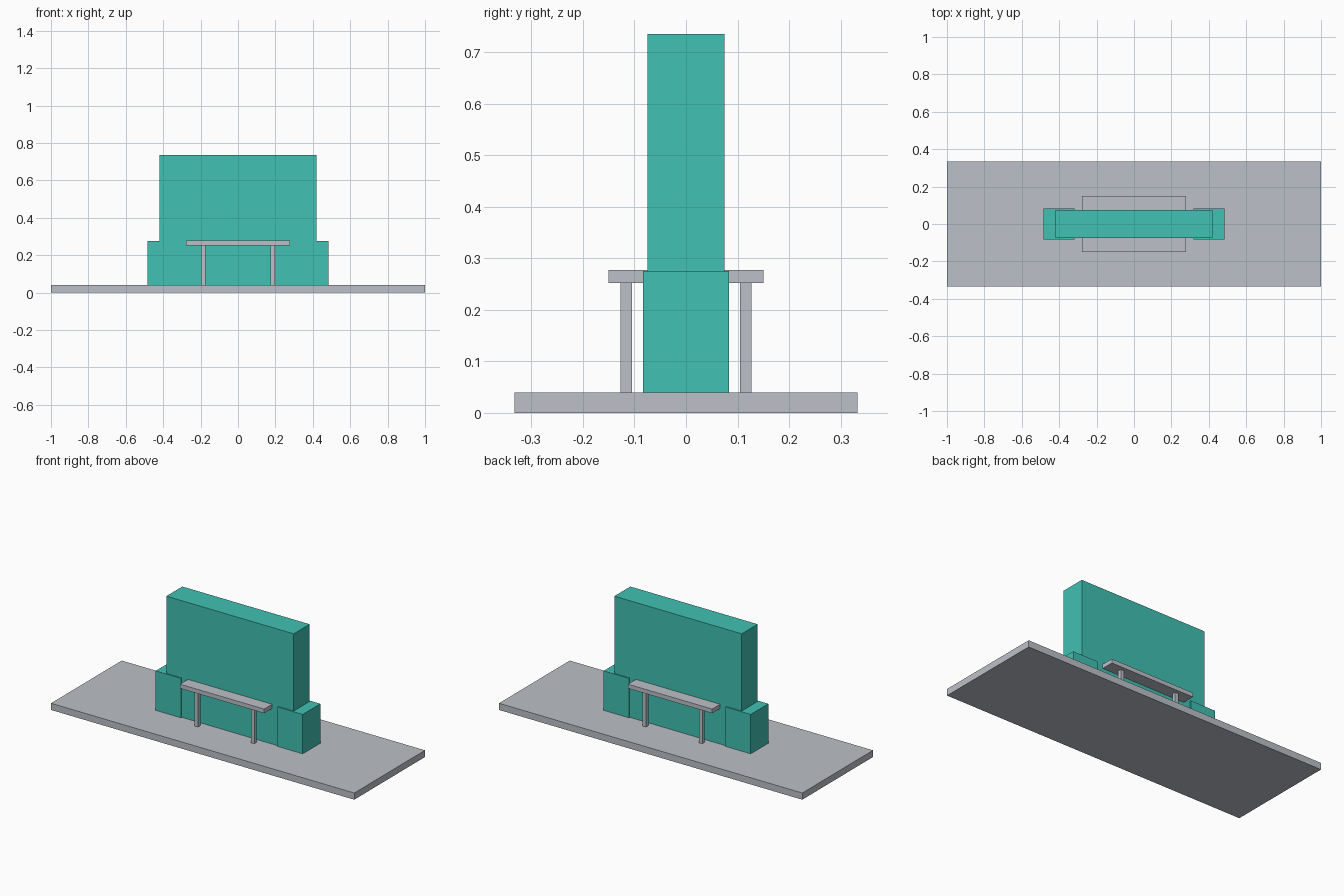
import bpy

cube = bpy.data.objects.get("Cube")
if cube:
    bpy.data.objects.remove(cube, do_unlink=True)


def make_material(name, color):
    mat = bpy.data.materials.new(name)
    mat.use_nodes = True
    mat.diffuse_color = color
    mat.node_tree.nodes["Principled BSDF"].inputs["Base Color"].default_value = color
    return mat


def box(name, center, size, bottom, top, mat):
    """Upright box given by its plan centre, plan size and height range."""
    bpy.ops.mesh.primitive_cube_add(size=1, location=(*center, (bottom + top) / 2))
    obj = bpy.context.object
    obj.name = name
    obj.scale = (*size, top - bottom)
    bpy.ops.object.transform_apply(location=False, rotation=False, scale=True)
    obj.data.materials.append(mat)
    return obj


teal = make_material("teal", (0.053, 0.533, 0.448, 1))
grey = make_material("light grey", (0.503, 0.533, 0.578, 1))

FLOOR = 0.04
SHELF = 0.252

# Ground slab and the wall set into it
box("base_slab", (0, 0), (2, 0.666), 0, FLOOR, grey)
box("wall", (0, 0), (0.84, 0.15), FLOOR / 2, 0.735, teal)

# Shelf running through the wall
box("shelf", (0, 0), (0.555, 0.3), SHELF, 0.277, grey)

# End piers and shelf legs, mirrored
for side, sx in (("left", 1), ("right", -1)):
    box(f"{side}_pier", (sx * 0.402, 0), (0.166, 0.166), FLOOR, 0.275, teal)
    for end, sy in (("front", -1), ("back", 1)):
        box(f"{end}_{side}_leg", (sx * 0.186, sy * 0.116), (0.022, 0.022), FLOOR, SHELF, grey)
